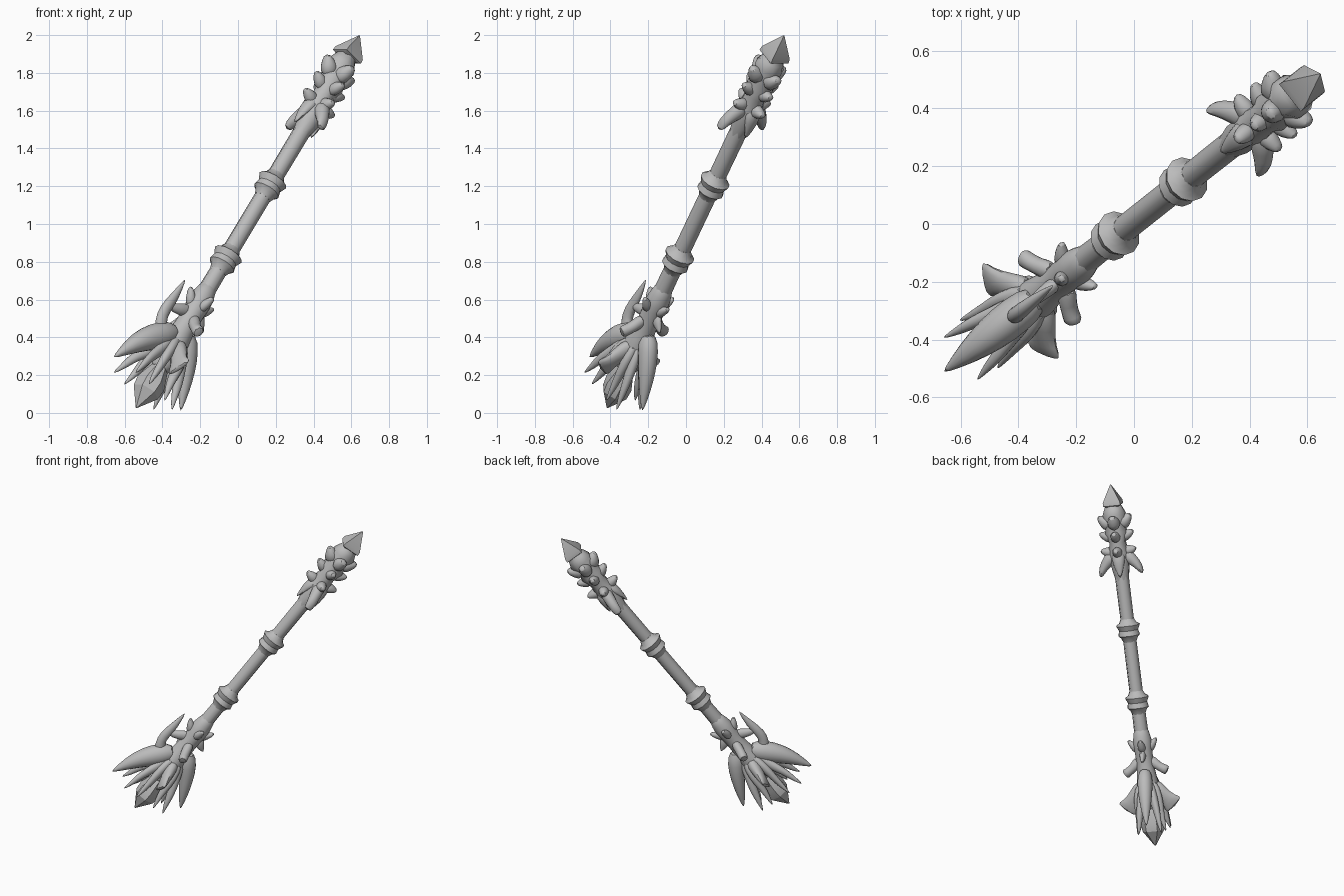
import bpy, bmesh, math
from mathutils import Matrix, Vector

cube = bpy.data.objects.get("Cube")
if cube:
    bpy.data.objects.remove(cube)

GREY = bpy.data.materials.new("plain_grey")
GREY.use_nodes = True
GREY.diffuse_color = (0.5, 0.5, 0.5, 1)
GREY.node_tree.nodes["Principled BSDF"].inputs["Base Color"].default_value = (0.5, 0.5, 0.5, 1)

# The weapon is built along local z, then leaned onto its diagonal axis
AXIS = Vector((0.6, 0.475, 1)).normalized()
SIDE = Vector((-0.475, 0.6, 0)).normalized()
UPPER = AXIS.cross(SIDE)
FRAME = Matrix((SIDE, UPPER, AXIS)).transposed().to_4x4()
FRAME.translation = (-0.555, -0.43, 0)
TOP, BOTTOM, LEFT, RIGHT = 90, 270, 0, 180


def loft(name, rings, smooth=0, angle=50):
    """Skin a list of vertex rings and cap both ends."""
    bm = bmesh.new()
    loops = [[bm.verts.new(FRAME @ p) for p in ring] for ring in rings]
    n = len(loops[0])
    for a, b in zip(loops, loops[1:]):
        for i in range(n):
            j = (i + 1) % n
            bm.faces.new((a[i], a[j], b[j], b[i]))
    bm.faces.new(loops[0][::-1])
    bm.faces.new(loops[-1])
    bmesh.ops.recalc_face_normals(bm, faces=bm.faces)
    mesh = bpy.data.meshes.new(name)
    bm.to_mesh(mesh)
    bm.free()
    mesh.materials.append(GREY)
    obj = bpy.data.objects.new(name, mesh)
    bpy.context.collection.objects.link(obj)
    if smooth:
        obj.modifiers.new("soften", "SUBSURF").levels = smooth
        obj.modifiers["soften"].render_levels = smooth
    bpy.ops.object.select_all(action="DESELECT")
    obj.select_set(True)
    bpy.context.view_layer.objects.active = obj
    bpy.ops.object.shade_smooth_by_angle(angle=math.radians(angle))
    return obj


def turned(name, profile, sides=12, turn=0, **kw):
    """Profile of (height, radius) spun round the axis."""
    rings = []
    for s, r in profile:
        angles = [math.tau * i / sides + math.radians(turn) for i in range(sides)]
        rings.append([Vector((r * math.cos(a), r * math.sin(a), s)) for a in angles])
    return loft(name, rings, **kw)


def horn(name, path, direction):
    """Path of (height, radius, half depth, half thickness) swept as a blade."""
    out = Vector((math.cos(math.radians(direction)), math.sin(math.radians(direction)), 0))
    z = Vector((0, 0, 1))
    across = z.cross(out)
    centres = [out * p[1] + z * p[0] for p in path]
    rings = []
    for i, (s, r, deep, thick) in enumerate(path):
        tangent = (centres[min(i + 1, len(path) - 1)] - centres[max(i - 1, 0)]).normalized()
        normal = tangent.cross(across)
        rings.append([centres[i] + normal * deep * math.cos(math.tau * k / 8)
                      + across * thick * math.sin(math.tau * k / 8) for k in range(8)])
    return loft(name, rings, smooth=1, angle=60)


# Shaft and its two collars
turned("shaft", [(0.7, 0.05), (1.0, 0.046), (1.5, 0.046), (1.95, 0.048)], sides=8)
for label, s in (("lower_collar", 1.02), ("upper_collar", 1.515)):
    turned(label, [(s - 0.08, 0.045), (s - 0.05, 0.058), (s - 0.035, 0.074), (s, 0.066),
                   (s + 0.035, 0.082), (s + 0.05, 0.06), (s + 0.08, 0.045)], angle=35)

# Head core and the crystal held under it
turned("head_core", [(0.27, 0.05), (0.36, 0.08), (0.46, 0.08), (0.56, 0.06), (0.66, 0.06),
                     (0.74, 0.07), (0.79, 0.06), (0.86, 0.045)], smooth=1)
turned("crystal", [(0.035, 0.004), (0.14, 0.075), (0.2, 0.08), (0.32, 0.04)], sides=6, angle=25)

# Upper butt: flared grip, crown and pointed tip
turned("butt_core", [(1.86, 0.045), (1.94, 0.062), (2.05, 0.068), (2.12, 0.058), (2.19, 0.078),
                     (2.25, 0.062), (2.31, 0.082), (2.35, 0.065), (2.38, 0.05)], sides=8, turn=22.5)
turned("butt_tip", [(2.36, 0.045), (2.375, 0.085), (2.4, 0.082), (2.515, 0.003)],
       sides=4, turn=45, angle=30)

# Great beak blade, swept-back hook and lower blade
horn("beak_blade", [(0.52, 0.03, 0.06, 0.06), (0.44, 0.1, 0.085, 0.075), (0.36, 0.175, 0.07, 0.07),
                    (0.26, 0.235, 0.045, 0.045), (0.15, 0.285, 0.004, 0.004)], TOP)
horn("back_hook", [(0.43, 0.09, 0.05, 0.035), (0.5, 0.15, 0.035, 0.03), (0.56, 0.165, 0.037, 0.03),
                   (0.66, 0.15, 0.03, 0.022), (0.78, 0.15, 0.003, 0.003)], TOP)
horn("hook_brace", [(0.66, 0.03, 0.05, 0.035), (0.62, 0.09, 0.03, 0.025), (0.6, 0.15, 0.025, 0.02)], TOP)
horn("lower_blade", [(0.56, 0.03, 0.06, 0.05), (0.48, 0.1, 0.065, 0.06), (0.39, 0.155, 0.05, 0.05),
                     (0.3, 0.2, 0.035, 0.035), (0.2, 0.25, 0.004, 0.004)], BOTTOM)

# Side blades end in broad flared edges, with a stub hook above each
for label, way in (("left", LEFT), ("right", RIGHT)):
    horn(label + "_side_blade", [(0.46, 0.03, 0.06, 0.05), (0.39, 0.09, 0.05, 0.04),
                                 (0.33, 0.135, 0.055, 0.03), (0.29, 0.17, 0.1, 0.012)], way)
    horn(label + "_stub_hook", [(0.63, 0.03, 0.05, 0.04), (0.575, 0.085, 0.03, 0.032),
                                (0.55, 0.125, 0.034, 0.035), (0.535, 0.15, 0.04, 0.03)], way)

# Cage of small claws round the crystal
for i, (way, reach) in enumerate(((62, 0.2), (118, 0.2), (35, 0.13), (145, 0.13),
                                  (242, 0.17), (298, 0.17), (325, 0.12), (215, 0.12))):
    horn("claw_%d" % (i + 1), [(0.48, 0.04, 0.04, 0.035), (0.37, 0.085, 0.04, 0.032),
                               (0.27, reach * 0.75, 0.028, 0.024), (0.2, reach * 0.85, 0.02, 0.018),
                               (0.13, reach, 0.003, 0.003)], way)

# Thorns on the neck and the butt: (height, reach, rise, size)
THORNS = {"neck_thorn": (0.73, 0.1, 0.04, 0.028), "grip_thorn": (2.06, 0.125, 0.01, 0.035),
          "waist_thorn": (2.17, 0.12, 0.02, 0.035), "crown_thorn": (2.27, 0.115, 0.035, 0.045)}
for label, (s, reach, rise, size) in THORNS.items():
    for way in (TOP, BOTTOM, LEFT, RIGHT):
        horn("%s_%d" % (label, way), [(s - rise, 0.03, size * 1.5, size * 1.2),
                                      (s, reach * 0.7, size, size),
                                      (s + rise, reach, size * 0.3, size * 0.5)], way)
horn("lower_spur", [(0.68, 0.03, 0.05, 0.03), (0.64, 0.08, 0.03, 0.02), (0.62, 0.12, 0.004, 0.004)], BOTTOM)

# Drooping guards where the butt meets the shaft
for way in (LEFT, RIGHT):
    horn("guard_%d" % way, [(2.05, 0.03, 0.06, 0.05), (1.99, 0.085, 0.042, 0.04),
                            (1.945, 0.125, 0.032, 0.036), (1.89, 0.145, 0.012, 0.03)], way)
for way in (TOP, BOTTOM):
    horn("guard_%d" % way, [(2.06, 0.03, 0.05, 0.06), (1.98, 0.06, 0.03, 0.045),
                            (1.88, 0.07, 0.004, 0.008)], way)
